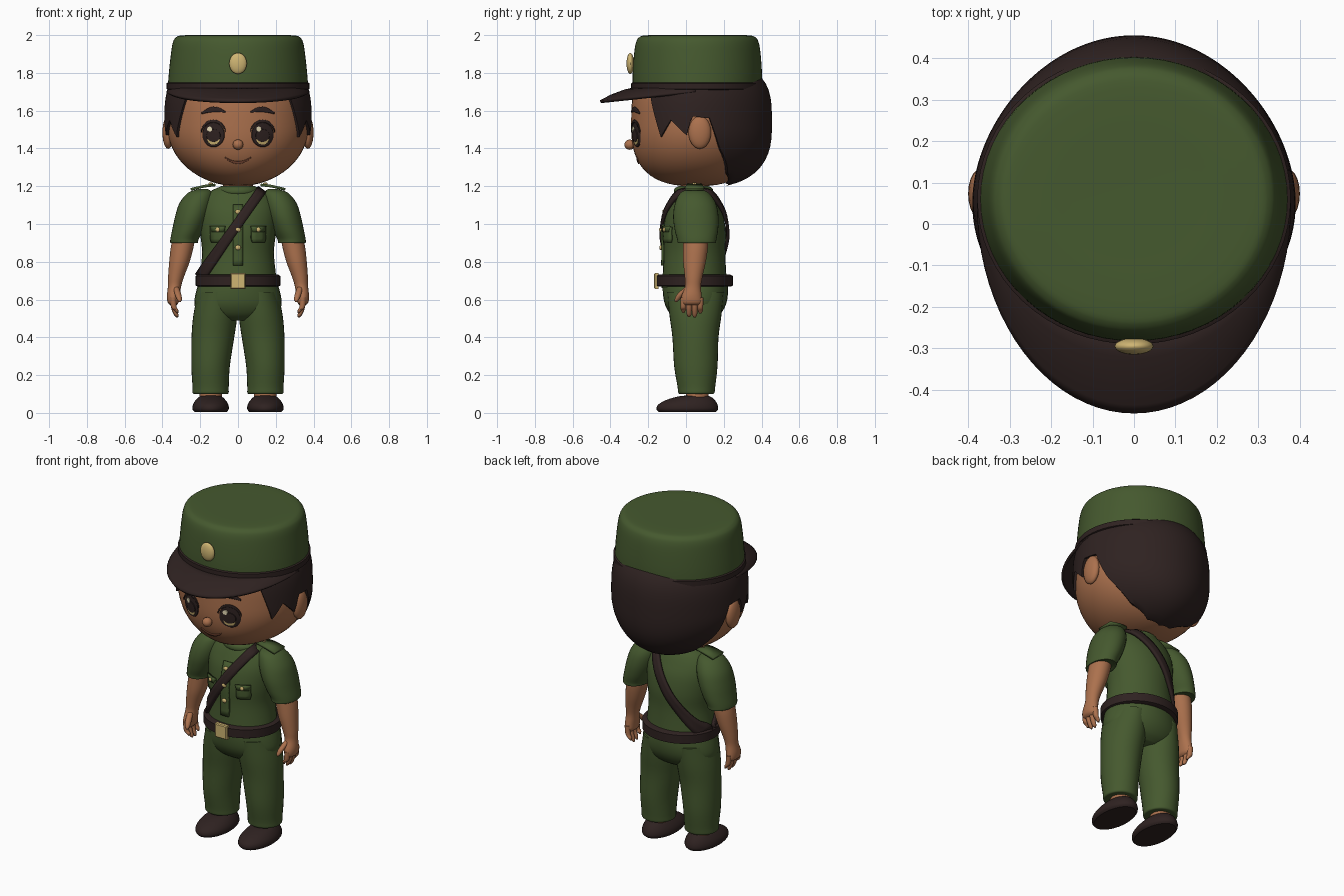
import bpy, bmesh
from math import sin, cos, pi, asin, sqrt, radians
from mathutils import Vector

cube = bpy.data.objects.get("Cube")
if cube:
    bpy.data.objects.remove(cube)


def material(name, rgb):
    m = bpy.data.materials.new(name)
    m.use_nodes = True
    m.diffuse_color = (*rgb, 1)
    m.node_tree.nodes["Principled BSDF"].inputs["Base Color"].default_value = (*rgb, 1)
    return m


GREEN = material("uniform green", (.06, .1, .028))
SKIN = material("skin", (.41, .165, .075))
DARK = material("dark brown", (.028, .016, .015))
GOLD = material("brass", (.62, .46, .17))
LIP = material("lip brown", (.25, .085, .045))
CREAM = material("eye glint", (.85, .75, .5))


def grid(name, rows, mat, closed=True, caps=True, thick=0):
    """Skin a list of equal point rows."""
    bm = bmesh.new()
    vs = [[bm.verts.new(p) for p in r] for r in rows]
    n = len(rows[0])
    for a, b in zip(vs, vs[1:]):
        for i in range(n if closed else n - 1):
            j = (i + 1) % n
            bm.faces.new((a[i], a[j], b[j], b[i]))
    if closed and caps:
        bm.faces.new(vs[0])
        bm.faces.new(vs[-1])
    bmesh.ops.recalc_face_normals(bm, faces=bm.faces)
    me = bpy.data.meshes.new(name)
    bm.to_mesh(me)
    bm.free()
    ob = bpy.data.objects.new(name, me)
    bpy.context.collection.objects.link(ob)
    me.materials.append(mat)
    if thick:
        mod = ob.modifiers.new("thickness", "SOLIDIFY")
        mod.thickness, mod.offset = thick, 0
    bpy.ops.object.select_all(action="DESELECT")
    ob.select_set(True)
    bpy.context.view_layer.objects.active = ob
    bpy.ops.object.shade_smooth_by_angle(angle=radians(40))
    return ob


def smooth(rings, k=4):
    """Catmull-Rom resampling of (z, cx, cy, rx, ry) rings."""
    v = [Vector(r) for r in rings]
    v = [v[0]] + v + [v[-1]]
    out = []
    for a, b, c, d in zip(v, v[1:], v[2:], v[3:]):
        for i in range(k):
            t = i / k
            out.append(b + (c - a) * .5 * t + (a - b * 2.5 + c * 2 - d * .5) * t * t
                       + (b * 1.5 - a * .5 - c * 1.5 + d * .5) * t ** 3)
    return out + [v[-1]]


def loft(name, rings, mat, k=4, side=1, n=32):
    rows = [[(side * (cx + rx * cos(2 * pi * i / n)), cy + ry * sin(2 * pi * i / n), z)
             for i in range(n)] for z, cx, cy, rx, ry in smooth(rings, k)]
    return grid(name, rows, mat)


def ball(name, c, r, mat, n=20):
    rows = [[(c[0] + r[0] * sin(e) * cos(2 * pi * i / n), c[1] + r[1] * sin(e) * sin(2 * pi * i / n),
              c[2] + r[2] * cos(e)) for i in range(n)] for e in [.03 + (pi - .06) * j / 12 for j in range(13)]]
    return grid(name, rows, mat)


def disc(name, mat, cx, cz, rx, rz, lift, surf, n=28):
    """Thin oval plate lying on a front surface."""
    rows = []
    for s, l in ((1, -.002), (.95, lift), (.5, lift), (.1, lift)):
        row = []
        for i in range(n):
            x, z = cx + s * rx * cos(2 * pi * i / n), cz + s * rz * sin(2 * pi * i / n)
            row.append((x, surf(x, z) - l, z))
        rows.append(row)
    return grid(name, rows, mat)


def ribbon(name, mat, pts, surf, lift, thick=.006):
    """Strip through (x, z, dx, dz) stations, laid on a surface."""
    rows = []
    for x, z, dx, dz in pts:
        row = [(x + dx * t, z + dz * t) for t in (-1, -.33, .33, 1)]
        rows.append([(a, surf(a, b) - lift, b) for a, b in row])
    return grid(name, rows, mat, closed=False, thick=thick)


# Head surface: an ellipsoid, fuller at the top and in profile
HZ, HY = 1.52, .05


def head_scale(z, rz):
    t = min(abs(z - HZ) / rz, .9999)
    ex, ey = (3.5, 3.5) if z > HZ else (2, 2.6)
    return (1 - t ** ex) ** (1 / ex), (1 - t ** ey) ** (1 / ey)


def head_point(a, z, rx, front, back, rz, s=1):
    sx, sy = head_scale(z, rz)
    ry = front + (back - front) * max(0, -cos(a))
    return s * rx * sx * sin(a), HY - s * ry * sy * cos(a), z


def face_y(x, z):
    sx, sy = head_scale(z, .32)
    return HY - .34 * sy * sqrt(max(0, 1 - (x / (.375 * sx)) ** 2))


grid("head", [[head_point(2 * pi * i / 48, HZ + .32 * sin(pi * (j / 32 - .5) * .99), .375, .34, .34, .32)
               for i in range(48)] for j in range(33)], SKIN)

# Hair shell, its lower edge following the hairline (angle from front, height)
HAIRLINE = [(0, 1.7), (46, 1.67), (58, 1.46), (68, 1.55), (82, 1.47), (87, 1.57), (102, 1.56),
            (111, 1.4), (125, 1.27), (145, 1.215), (180, 1.205)]


def hairline(deg):
    for (a, za), (b, zb) in zip(HAIRLINE, HAIRLINE[1:]):
        if deg <= b:
            return za + (zb - za) * (deg - a) / (b - a)


columns = []
for i in range(180):
    deg = i * 2
    low = hairline(min(deg, 360 - deg))
    e0, e1 = asin((1.82 - HZ) / .33), asin((low - HZ) / .33)
    col = [head_point(radians(deg), HZ + .33 * sin(e0 + (e1 - e0) * j / 18), .39, .348, .405, .33)
           for j in range(19)]
    columns.append(col + [head_point(radians(deg), low, .39, .348, .405, .33, .93)])
grid("hair", list(zip(*columns)), DARK, caps=False)

# Face
ball("nose", (0, -.298, 1.42), (.028, .028, .027), SKIN)
for s, side in ((1, "left"), (-1, "right")):
    x = .13 * s
    ball(side + "_ear", (.37 * s, .073, 1.485), (.03, .06, .087), SKIN)
    disc(side + "_eye", DARK, x, 1.473, .06, .067, .003, face_y)
    disc(side + "_iris", GOLD, x, 1.445, .033, .026, .005, face_y)
    disc(side + "_pupil", DARK, x, 1.468, .038, .035, .007, face_y)
    disc(side + "_eye_glint", CREAM, x - .02, 1.502, .014, .014, .009, face_y)
    ribbon(side + "_lash", DARK, [(x + .066 * cos(t), 1.475 + .07 * sin(t), 0, .007)
                                  for t in [pi * (.08 + .084 * i) for i in range(11)]], face_y, .004)
    ribbon(side + "_brow", DARK, [(s * (.068 + .125 * t), 1.582 + .025 * sin(pi * (.15 + .8 * t)), 0,
                                   .004 + .01 * sin(pi * t)) for t in [i / 10 for i in range(11)]], face_y, .004)
ribbon("mouth", LIP, [(.068 * t, 1.325 + .027 * t * t, 0, .002 + .004 * (1 - t * t))
                      for t in [i / 6 - 1 for i in range(13)]], face_y, .003)

# Cap: crown, band, visor, badge
loft("cap_crown", [(1.72, 0, .06, .372, .342), (1.8, 0, .06, .366, .342), (1.9, 0, .06, .355, .335),
                   (1.96, 0, .06, .345, .325), (1.988, 0, .06, .328, .308), (1.999, 0, .06, .29, .27),
                   (2.0, 0, .06, .15, .14)], GREEN, n=64)
loft("cap_band", [(1.708, 0, .06, .365, .338), (1.714, 0, .06, .378, .35), (1.745, 0, .06, .378, .35),
                  (1.752, 0, .06, .366, .34)], DARK, k=1, n=64)
visor = []
for i in range(41):
    a = pi * (i / 40 - .5)
    c = max(0, cos(a))
    inner = Vector((.34 * sin(a), .05 - .3 * c, 1.72))
    outer = Vector((.372 * sin(a), .05 - .503 * c, 1.697 - .05 * c))
    visor.append([inner.lerp(outer, t) + Vector((0, 0, .012 * sin(pi * t))) for t in (0, .35, .7, .9, 1)])
grid("cap_visor", visor, DARK, closed=False, thick=.016)
ball("cap_badge", (0, -.295, 1.85), (.047, .02, .056), GOLD)

# Torso and its front/back surface
TORSO = [(.66, 0, .045, .21, .175), (.74, 0, .045, .2, .168), (.85, 0, .045, .19, .163),
         (.95, 0, .045, .2, .166), (1.05, 0, .045, .205, .152), (1.12, 0, .045, .19, .125),
         (1.17, 0, .045, .15, .1), (1.195, 0, .045, .1, .08)]
PROFILE = smooth(TORSO)


def chest_y(x, z, front=True):
    z = min(max(z, PROFILE[0][0]), PROFILE[-1][0])
    for a, b in zip(PROFILE, PROFILE[1:]):
        if z <= b[0]:
            _, _, cy, rx, ry = a.lerp(b, (z - a[0]) / (b[0] - a[0]))
            d = ry * sqrt(max(0, 1 - (x / rx) ** 2))
            return cy - d if front else cy + d
    return .045


loft("shirt", TORSO, GREEN)
loft("neck", [(1.12, 0, .045, .08, .075), (1.26, 0, .045, .08, .075)], SKIN, k=1)
loft("collar", [(1.09, 0, .04, .09, .08), (1.12, 0, .04, .108, .103), (1.145, 0, .04, .108, .1),
                (1.152, 0, .04, .098, .092), (1.165, 0, .04, .112, .104), (1.188, 0, .04, .11, .1),
                (1.2, 0, .04, .09, .08)], GREEN, k=3)
ribbon("placket", GREEN, [(0, .78 + .032 * i, .027, 0) for i in range(11)], chest_y, .006, .012)
for i, z in enumerate((.875, .97, 1.065)):
    ball(f"shirt_button_{i + 1}", (0, chest_y(0, z) - .014, z), (.015, .009, .013), GOLD)

# Cross strap, front and back, from left shoulder to right hip
for name, front, lift in (("strap_front", True, .012), ("strap_back", False, -.012)):
    ribbon(name, DARK, [(.125 - .325 * t, 1.18 - .46 * t, .021, -.015) for t in [i / 24 for i in range(25)]],
           lambda x, z, f=front: chest_y(x, z, f), lift, .016)

# Belt and buckle
loft("belt", [(.668, 0, .045, .212, .19), (.674, 0, .045, .224, .203), (.725, 0, .045, .224, .203),
              (.732, 0, .045, .212, .19)], DARK, k=1, n=48)
grid("buckle", [[(.04 * x * s, y, .698 + .042 * z * s) for x, z in ((-1, -1), (1, -1), (1, 1), (-1, 1))]
                for y, s in ((-.145, 1), (-.164, 1), (-.169, .88))], GOLD)

# Trousers
loft("trouser_seat", [(.7, 0, .048, .205, .172), (.63, 0, .05, .225, .172), (.57, 0, .05, .23, .16),
                      (.52, 0, .05, .2, .13), (.49, 0, .05, .12, .09)], GREEN)

for s, side in ((1, "left"), (-1, "right")):
    # Leg, ankle and shoe
    loft(side + "_trouser_leg", [(.64, .11, .05, .1, .15), (.52, .12, .05, .116, .138), (.4, .133, .05, .113, .122),
                                 (.25, .145, .052, .102, .115), (.14, .145, .055, .096, .1),
                                 (.105, .145, .055, .095, .095), (.1, .145, .055, .08, .08)], GREEN, side=s)
    loft(side + "_ankle", [(.06, .145, .06, .06, .06), (.15, .145, .06, .06, .06)], SKIN, k=1, side=s)
    loft(side + "_shoe", [(.005, .145, .007, .085, .152), (.02, .145, .007, .096, .163), (.045, .145, .01, .093, .156),
                          (.07, .145, .025, .077, .125), (.088, .145, .045, .055, .08), (.092, .145, .05, .02, .03)],
         DARK, side=s)
    # Sleeve, arm and hand
    loft(side + "_sleeve", [(1.185, .185, .045, .025, .03), (1.165, .2, .045, .065, .075), (1.11, .222, .05, .088, .108),
                            (1.04, .243, .052, .09, .12), (.97, .265, .055, .083, .115), (.92, .283, .057, .075, .104),
                            (.9, .285, .057, .072, .1), (.905, .285, .057, .055, .08)], GREEN, side=s)
    loft(side + "_arm", [(.96, .28, .05, .058, .065), (.88, .295, .05, .06, .066), (.8, .31, .045, .054, .06),
                         (.72, .328, .04, .042, .047), (.67, .336, .037, .035, .042), (.62, .342, .03, .034, .053),
                         (.585, .343, .03, .029, .055), (.57, .342, .03, .015, .04)], SKIN, side=s)
    for i, tip in enumerate((.53, .508, .505, .525)):
        y = -.014 + .03 * i
        loft(f"{side}_finger_{i + 1}", [(.61, .344, y, .016, .016), (.56, .34, y, .015, .015),
                                        (tip + .015, .328, y, .012, .013), (tip, .322, y, .005, .005)],
             SKIN, side=s, n=12)
    loft(side + "_thumb", [(.67, .33, .015, .014, .016), (.63, .318, -.025, .017, .02), (.6, .31, -.047, .013, .014),
                           (.588, .308, -.053, .005, .006)], SKIN, side=s, n=12)
    # Shoulder strap and chest pocket
    grid(side + "_epaulette", [[(s * x, .045 + w * t, z) for t in (-1, 1)] for x, z, w in
                               ((.12, 1.207, .035), (.18, 1.2, .045), (.25, 1.183, .05))],
         GREEN, closed=False, thick=.014)
    ball(side + "_epaulette_button", (.145 * s, .045, 1.214), (.012, .012, .007), GOLD)
    x = .107 * s
    ribbon(side + "_pocket", GREEN, [(x, .902 + .0205 * i, .037 - .006 * (i == 0), 0) for i in range(5)],
           chest_y, .008, .014)
    ribbon(side + "_pocket_flap", GREEN, [(x, .958 + .015 * i, .03 + .005 * i, 0) for i in range(3)],
           chest_y, .015, .01)
    ball(side + "_pocket_button", (x, chest_y(x, .97) - .021, .97), (.012, .008, .012), GOLD)
